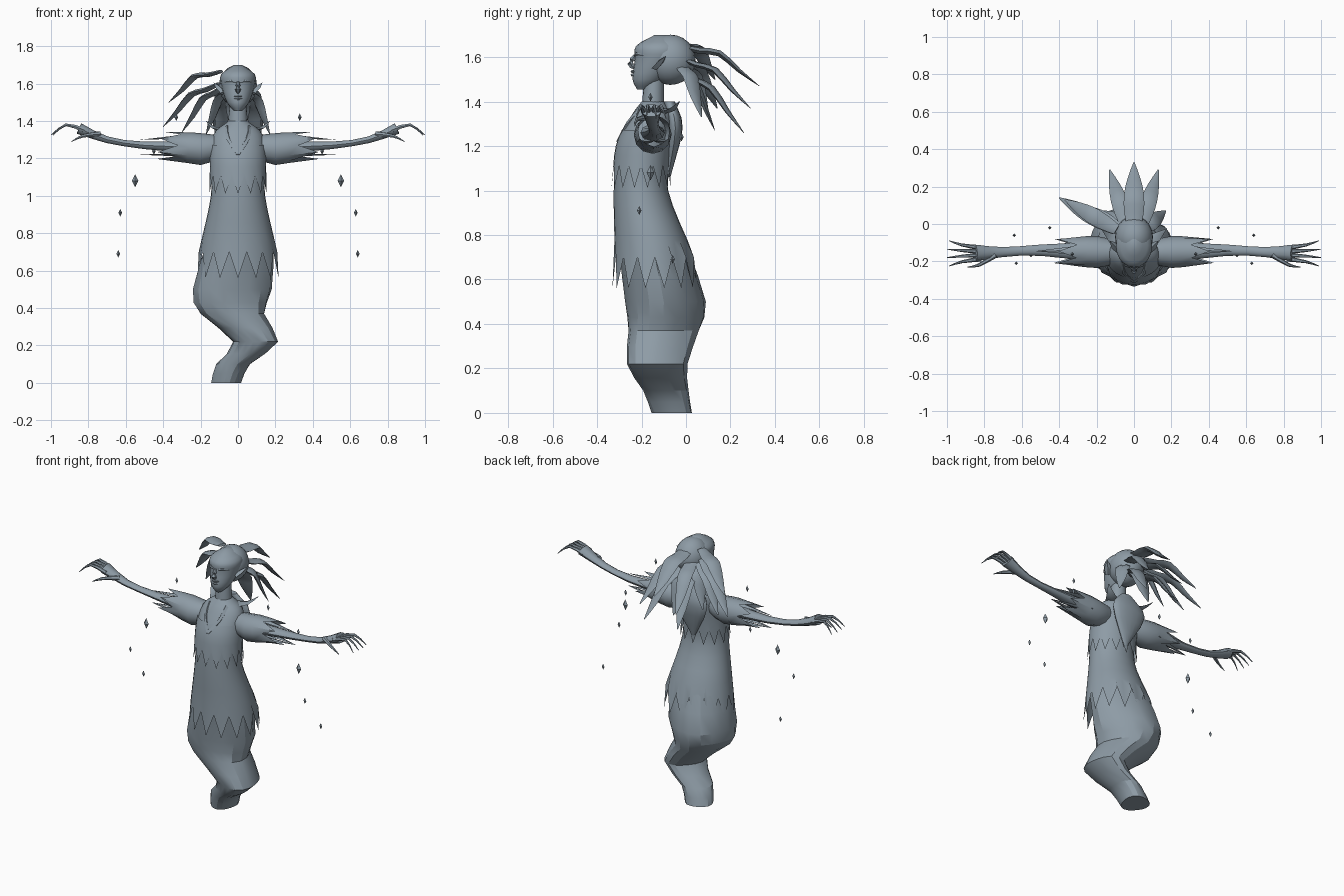
import bpy, bmesh, math
from mathutils import Vector

default_cube = bpy.data.objects.get("Cube")
if default_cube:
    bpy.data.objects.remove(default_cube, do_unlink=True)

COLOUR = (0.27, 0.33, 0.38, 1)
slate = bpy.data.materials.new("slate_grey")
slate.use_nodes = True
slate.diffuse_color = COLOUR
slate.node_tree.nodes["Principled BSDF"].inputs["Base Color"].default_value = COLOUR
X_AXIS, Y_AXIS, Z_AXIS = (Vector(axis) for axis in ((1, 0, 0), (0, 1, 0), (0, 0, 1)))


def finish(name, bm, angle):
    """Turn the bmesh into a shaded object."""
    bmesh.ops.remove_doubles(bm, verts=bm.verts, dist=0.0001)
    bmesh.ops.recalc_face_normals(bm, faces=bm.faces)
    mesh = bpy.data.meshes.new(name)
    bm.to_mesh(mesh)
    bm.free()
    mesh.materials.append(slate)
    part = bpy.data.objects.new(name, mesh)
    bpy.context.collection.objects.link(part)
    bpy.ops.object.select_all(action="DESELECT")
    part.select_set(True)
    bpy.context.view_layer.objects.active = part
    bpy.ops.object.shade_smooth_by_angle(angle=math.radians(angle))


def spline(rows, steps):
    """Smooth curve through rows of any length."""
    rows = [Vector(row) for row in rows]
    padded = [rows[0] * 2 - rows[1], *rows, rows[-1] * 2 - rows[-2]]
    result = []
    for a, b, c, d in zip(padded, padded[1:], padded[2:], padded[3:]):
        for step in range(steps):
            t = step / steps
            bend = (a * 2 - b * 5 + c * 4 - d) * t * t
            twist = (b * 3 - a - c * 3 + d) * t ** 3
            result.append(b + ((c - a) * t + bend + twist) / 2)
    return result + [rows[-1]]


def loft(name, rings, sides, zigzag=None, folds=0, angle=40):
    """Skin rings of (centre, half axis, half axis); zigzag makes a pointed open hem."""
    bm = bmesh.new()
    loops = []
    for index, (centre, u, v) in enumerate(rings):
        loop = []
        for k in range(sides):
            turn = math.tau * k / sides
            swell = 1 + folds * math.cos(3 * turn + index * 0.4)
            offset = (u * math.cos(turn) + v * math.sin(turn)) * swell
            if zigzag and index == len(rings) - 1 and k % 2:
                offset = offset * 1.06 + zigzag
            loop.append(bm.verts.new(centre + offset))
        loops.append(loop)
    for low, high in zip(loops, loops[1:]):
        for k in range(sides):
            after = (k + 1) % sides
            bm.faces.new((low[k], low[after], high[after], high[k]))
    if not zigzag:
        bm.faces.new(loops[0])
        bm.faces.new(loops[-1])
    finish(name, bm, angle)


def upright(name, rows, sides=16, **options):
    """Loft rows of (height, half width, front, back[, sideways shift])."""
    rings = []
    for height, half, front, back, *shift in rows:
        centre = Vector((sum(shift), (front + back) / 2, height))
        rings.append((centre, X_AXIS * half, Y_AXIS * (back - front) / 2))
    loft(name, rings, sides, **options)


def tube(name, points, base, tip, bulge=0, flat=1, side=1, sides=6, **options):
    """Smooth tube whose half width runs from base to tip with a bulge between."""
    path = [Vector((x * side, y, z)) for x, y, z in spline(points, 2)]
    last = len(path) - 1
    rings = []
    for index, point in enumerate(path):
        t = index / last
        width = base + (tip - base) * t + bulge * math.sin(math.pi * t)
        along = (path[min(index + 1, last)] - path[max(index - 1, 0)]).normalized()
        across = along.cross(Z_AXIS)
        across = across.normalized() if across.length > 0.3 else X_AXIS
        rings.append((point, across * width, across.cross(along).normalized() * width * flat))
    loft(name, rings, sides, **options)


# Gown with a pointed hem
gown = spline([(1.4, .05, -.2, -.1), (1.33, .13, -.25, -.06), (1.2, .145, -.31, -.07),
               (1, .145, -.325, -.08), (.7, .21, -.32, .04)], 4)
upright("gown", gown, sides=28, zigzag=Z_AXIS * -.14)

# Bodice layer following the gown, with its own pointed hem
swelling = Vector((0, 1, -1, 1)) * .006
bodice = [row + swelling for row in gown if 1.08 < row[0] < 1.3]
upright("bodice", bodice, sides=28, zigzag=Z_AXIS * -.1)

# Twisting lower body trailing to the ground
tail = spline([(.75, .18, -.3, 0, 0), (.5, .21, -.28, .08, -.04), (.37, .17, -.27, .05, -.03),
               (.22, .12, -.27, 0, .1), (.1, .09, -.19, .01, -.02), (0, .08, -.15, .03, -.06)], 2)
upright("twisted_tail", tail, sides=18, folds=.07, angle=25)

# Neck, head and facial features
upright("neck", [(1.34, .055, -.2, -.1), (1.5, .045, -.19, -.1)])
head = spline([(1.455, .02, -.22, -.17), (1.5, .06, -.24, -.1), (1.59, .09, -.23, -.02),
               (1.65, .09, -.225, -.01), (1.7, .02, -.14, -.08)], 3)
upright("head", head, sides=20)
tube("nose", [(0, -.23, 1.61), (0, -.25, 1.57), (0, -.23, 1.55)], .006, .006, bulge=.01)
for height in (1.52, 1.535):
    tube("lip", [(-.03, -.225, height), (0, -.241, height), (.03, -.225, height)],
         .002, .002, bulge=.006)

# Hair cap
bm = bmesh.new()
bmesh.ops.create_uvsphere(bm, u_segments=20, v_segments=12, radius=.113)
for vert in bm.verts:
    vert.co.x *= .9
    vert.co += Vector((0, -.07, 1.588))
finish("hair_cap", bm, 40)


def hair_lock(x, y, z, width=.04):
    """Flat windblown lock from the scalp to its tip."""
    tip = Vector((x, y, z))
    root = Vector((x / 4, -.03, 1.6 + (z - 1.37) / 2))
    points = []
    for k in range(5):
        t = k / 4
        wave = .045 * math.sin(math.pi * t) - .012 * math.sin(math.tau * t * 1.5)
        points.append(root.lerp(tip, t) + Z_AXIS * wave)
    tube("hair_lock", points, width * .7, .003, bulge=width * .7, flat=.3, angle=30)


# Central, paired and side-swept locks
hair_lock(0, .33, 1.47, width=.05)
hair_lock(0, .13, 1.27, width=.06)
for side in (1, -1):
    hair_lock(.13 * side, .29, 1.37)
    hair_lock(.12 * side, .26, 1.26)
    hair_lock(.17 * side, .07, 1.33)
hair_lock(-.37, .13, 1.5)
hair_lock(-.4, .14, 1.37)
hair_lock(-.3, .1, 1.34)

# Drape hanging on the back
upright("back_drape", spline([(1.4, .04, -.1, -.05), (1.28, .12, -.08, -.015),
                              (1.06, .01, -.09, -.07)], 3))

for side in (1, -1):
    # Brow and pointed ear
    tube("brow", [(.01, -.23, 1.605), (.04, -.222, 1.613), (.07, -.19, 1.608)],
         .003, .003, bulge=.005, side=side)
    tube("ear", [(.08, -.14, 1.55), (.13, -.09, 1.605)],
         .02, .001, bulge=.01, flat=.6, side=side, sides=4)

    # Neckline trim and collar point
    tube("neckline", [(.06, -.2, 1.37), (.05, -.26, 1.3), (0, -.305, 1.22)],
         .012, .012, side=side, sides=4)
    tube("collar_point", [(.06, -.12, 1.36), (.12, -.07, 1.36), (.17, -.03, 1.4)],
         .05, .003, flat=.3, side=side, sides=4)

    # Puffed sleeve with a ragged cuff
    tube("sleeve", [(.07, -.15, 1.27), (.2, -.15, 1.25), (.32, -.145, 1.27)],
         .05, .07, bulge=.025, side=side, sides=12, zigzag=X_AXIS * side * .1)
    for y, z in ((-.14, 1.32), (-.1, 1.22), (-.18, 1.22)):
        tube("cuff_point", [(.25, y, z), (.52, -.145, max(z - .02, 1.22))],
             .03, .001, flat=.4, side=side, sides=4)

    # Arm widening into the palm
    tube("arm", [(.2, -.15, 1.26), (.5, -.14, 1.27), (.7, -.15, 1.3), (.85, -.155, 1.36)],
         .055, .045, bulge=-.025, flat=.7, side=side, sides=10)

    # Curled fingers and thumb
    for finger in range(4):
        spread = finger - 1.5
        ends = zip((.82, .92, 1 - spread * spread / 200), (.02, .03, .045), (1.35, 1.38, 1.325))
        tube("finger", [(x, fan * spread - .157, z) for x, fan, z in ends],
             .014, .002, side=side)
    tube("thumb", [(.74, -.165, 1.33), (.83, -.22, 1.32), (.89, -.23, 1.29)],
         .016, .002, side=side)

    # Floating crystals
    for x, y, z in ((.55, -.16, 1.08), (.63, -.21, .91), (.64, -.06, .69),
                    (.33, -.16, 1.42), (.45, -.02, 1.24)):
        size = .02 + .015 * (z == 1.08)
        upright("crystal", [(z + size * level, half, y - half, y + half, x * side)
                            for level, half in ((1, 0), (0, size / 2), (-1, 0))],
                sides=4, angle=20)
